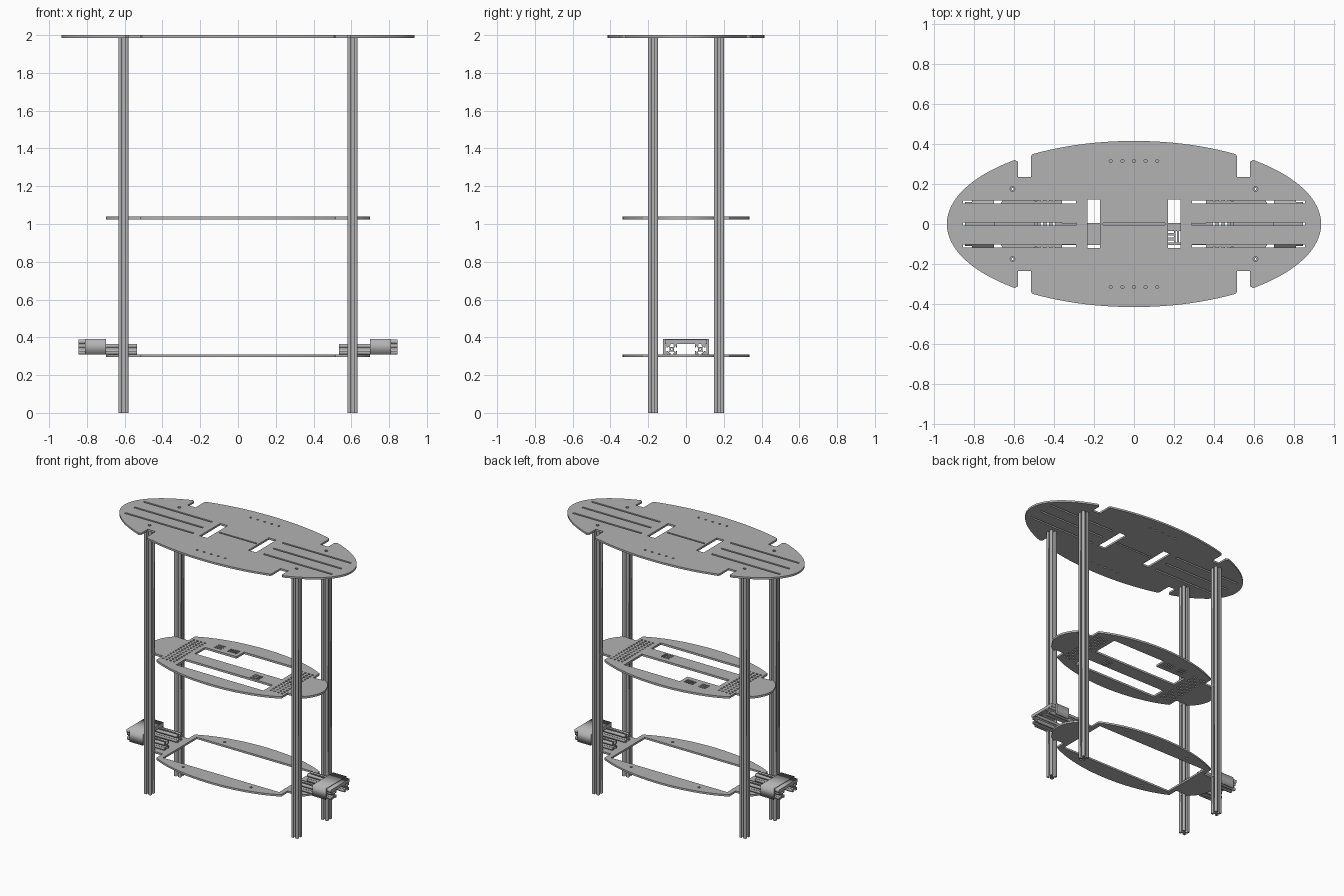
import bpy
from math import sin, cos, pi, radians, sqrt
from mathutils import Matrix

cube = bpy.data.objects.get("Cube")
if cube:
    bpy.data.objects.remove(cube, do_unlink=True)

grey = bpy.data.materials.new("plain grey")
grey.use_nodes = True
grey.diffuse_color = (0.45, 0.45, 0.45, 1)
grey.node_tree.nodes["Principled BSDF"].inputs["Base Color"].default_value = (0.45, 0.45, 0.45, 1)


# ---- helpers -------------------------------------------------------------
def extruded(name, loops, length, matrix):
    """Fill 2D loops (inner loops become holes) and extrude them along local z from 0."""
    curve = bpy.data.curves.new(name, "CURVE")
    curve.dimensions = "2D"
    curve.fill_mode = "BOTH"
    curve.extrude = length / 2
    for loop in loops:
        spline = curve.splines.new("POLY")
        spline.points.add(len(loop) - 1)
        for point, (x, y) in zip(spline.points, loop):
            point.co = (x, y, 0, 1)
        spline.use_cyclic_u = True
    temp = bpy.data.objects.new(name + "_curve", curve)
    bpy.context.collection.objects.link(temp)
    bpy.context.view_layer.update()
    mesh = bpy.data.meshes.new_from_object(temp)
    bpy.data.objects.remove(temp, do_unlink=True)
    mesh.name = name
    mesh.transform(matrix @ Matrix.Translation((0, 0, length / 2)))
    mesh.materials.clear()
    mesh.materials.append(grey)
    obj = bpy.data.objects.new(name, mesh)
    bpy.context.collection.objects.link(obj)
    return obj


def rect(x0, x1, y0, y1):
    return [(x0, y0), (x1, y0), (x1, y1), (x0, y1)]


def circle(x, y, r, n=10):
    return [(x + r * cos(2 * pi * i / n), y + r * sin(2 * pi * i / n)) for i in range(n)]


def notched_ellipse(a, b, n0, n1, depth, bevel=0.015):
    """Ellipse with one notch per quadrant between x = n0 and n1, cut down to y = depth."""
    def edge(x):
        return b * sqrt(1 - (x / a) ** 2)
    angles = [i * pi / 96 for i in range(49)]
    arc = [(a * cos(t), b * sin(t)) for t in angles]
    quarter = [p for p in arc if p[0] > n1 + bevel]
    quarter += [(n1 + bevel, edge(n1 + bevel)), (n1, edge(n1) - bevel), (n1, depth),
                (n0, depth), (n0, edge(n0) - bevel / 2), (n0 - bevel / 2, edge(n0 - bevel / 2))]
    quarter += [p for p in arc if p[0] < n0 - bevel]
    half = quarter + [(-x, y) for x, y in reversed(quarter[:-1])]
    return half + [(x, -y) for x, y in reversed(half[1:-1])]


def rail_profile(s):
    """Square bar section of half width s with an undercut groove on each side."""
    right = [(1, -1), (1, -.3), (.78, -.3), (.78, -.6), (.45, -.28),
             (.45, .28), (.78, .6), (.78, .3), (1, .3)]
    loop = []
    for k in range(4):
        c, d = round(cos(k * pi / 2)), round(sin(k * pi / 2))
        loop += [((c * x - d * y) * s, (d * x + c * y) * s) for x, y in right]
    return [loop, circle(0, 0, s * .2, 8)]


def at(x, y, z):
    return Matrix.Translation((x, y, z))


SIGNS = (-1, 1)

# ---- top plate -----------------------------------------------------------
loops = [notched_ellipse(.935, .415, .515, .58, .235), rect(-.155, .155, -.006, .006)]
for s in SIGNS:
    loops.append(rect(*sorted((s * .17, s * .232)), -.12, .122))
    for y in (-.11, 0, .11):
        loops.append(rect(*sorted((s * .29, s * .855)), y - .007, y + .007))
    for i in range(5):
        loops.append(circle(-.116 + i * .058, s * .315, .008))
    for t in SIGNS:
        loops.append(circle(s * .607, t * .175, .012))
extruded("top_plate", loops, .014, at(0, 0, 1.986))

# ---- middle plate --------------------------------------------------------
loops = [notched_ellipse(.7, .335, .515, .58, .15, .006)]
loops.append(rect(-.36, .36, -.215, -.105))
loops.append([(-.36, .005), (.36, .005), (.36, .215), (-.1, .215), (-.1, .125), (-.36, .125)])
# perforated end strips
for s in SIGNS:
    for col in range(4):
        for row in range(13):
            loops.append(circle(s * (.4 + .03 * col), -.18 + .03 * row, .008, 8))
# vent slots on the spine and on the rear tab
for i in range(3):
    loops.append(rect(.165, .2, -.092 + i * .024, -.082 + i * .024))
loops += [rect(.208, .216, -.092, -.034), rect(.224, .232, -.092, -.034)]
for i in range(5):
    loops.append(rect(-.2 + i * .016, -.192 + i * .016, .16, .21))
for i in range(3):
    loops.append(rect(-.31, -.25, .16 + i * .022, .17 + i * .022))
extruded("middle_plate", loops, .015, at(0, 0, 1.025))

# ---- bottom plate --------------------------------------------------------
loops = [notched_ellipse(.7, .335, .515, .58, .15, .006), rect(-.48, .48, -.2, .2)]
loops += [circle(s * .28, t * .245, .01) for s in SIGNS for t in SIGNS]
extruded("bottom_plate", loops, .014, at(0, 0, .295))

# ---- corner posts --------------------------------------------------------
for sx, side in zip(SIGNS, ("right", "left")):
    for sy, end in zip(SIGNS, ("front", "back")):
        extruded(f"{end}_{side}_post", rail_profile(.026), 1.986, at(sx * .607, sy * .175, 0))

# ---- end carriers: two rails under a bridge cover ------------------------
for s, side in zip(SIGNS, ("right", "left")):
    turn = Matrix.Rotation(0 if s > 0 else pi, 4, "Z")
    along_x = Matrix(((0, 0, 1, 0), (1, 0, 0, 0), (0, 1, 0, 0), (0, 0, 0, 1)))
    for t, end in zip(SIGNS, ("front", "back")):
        extruded(f"{side}_{end}_rail", rail_profile(.027), .31,
                 turn @ at(.535, t * .075, .337) @ along_x)
    cover = [(-.122, .31), (-.108, .31), (-.108, .365), (.108, .365),
             (.108, .31), (.122, .31), (.122, .392), (-.122, .392)]
    extruded(f"{side}_cover", [cover], .11, turn @ at(.7, 0, 0) @ along_x)
    extruded(f"{side}_cover_lip", [rect(-.11, .11, .365, .388)], .035,
             turn @ at(.81, 0, 0) @ along_x)

# crisp edges, smooth rims
bpy.ops.object.select_all(action="DESELECT")
for name in ("top_plate", "middle_plate", "bottom_plate"):
    plate = bpy.data.objects[name]
    plate.select_set(True)
    bpy.context.view_layer.objects.active = plate
bpy.ops.object.shade_smooth_by_angle(angle=radians(30))
